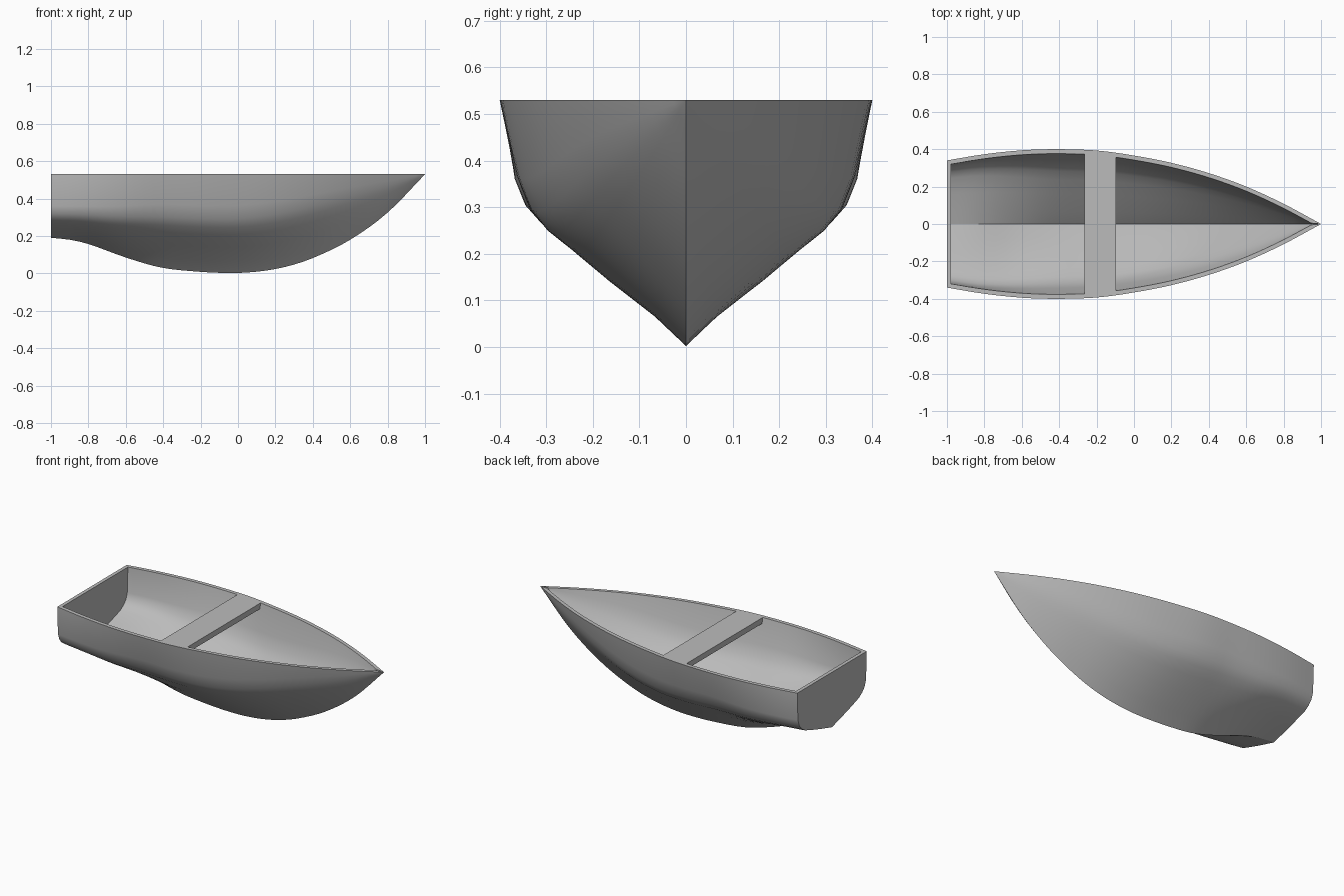
import bpy, bmesh

cube = bpy.data.objects.get("Cube")
if cube:
    bpy.data.objects.remove(cube)

TOP, WALL, STATIONS = 0.53, 0.024, 40

# Plan half-width and keel height along the length
BEAM = [(-1, .34), (-.8, .373), (-.6, .394), (-.42, .4), (-.2, .393), (0, .366),
        (.2, .327), (.4, .272), (.6, .2), (.8, .108), (1, 0)]
KEEL = [(-1, .19), (-.9, .18), (-.8, .157), (-.6, .085), (-.42, .033), (-.25, .012), (-.05, .002),
        (.1, .009), (.25, .034), (.4, .082), (.6, .18), (.8, .325), (1, TOP)]

# Half sections from keel to rim, as fractions of half-width and depth
STERN = [(0, 0), (.25, .07), (.5, .145), (.77, .235), (.87, .3), (.94, .38), (.98, .5), (1, 1)]
MID = [(0, 0), (.175, .118), (.425, .26), (.625, .385), (.75, .46), (.84, .545), (.91, .68), (1, 1)]
BOW = [(0, 0), (.2, .15), (.42, .33), (.6, .48), (.72, .59), (.82, .7), (.91, .83), (1, 1)]


def smooth_curve(points, x):
    """Cubic interpolation through the control points."""
    def slope(i):
        a, b = points[max(i - 1, 0)], points[min(i + 1, len(points) - 1)]
        return (b[1] - a[1]) / (b[0] - a[0])
    i = max(k for k in range(len(points) - 1) if k == 0 or points[k][0] <= x)
    (x0, y0), (x1, y1) = points[i], points[i + 1]
    h = x1 - x0
    t = (x - x0) / h
    u = 1 - t
    return (y0 * (1 + 2 * t) * u * u + y1 * t * t * (3 - 2 * t)
            + h * t * u * (slope(i) * u - slope(i + 1) * t))


def ease(x, start, end):
    t = min(max((x - start) / (end - start), 0), 1)
    return t * t * (3 - 2 * t)


def half_width(x, inset=0):
    return max(smooth_curve(BEAM, x) - inset, 0)


def section(x, inset):
    """Full cross-section from the right rim round the keel to the left rim."""
    w = half_width(x, inset)
    k = min(smooth_curve(KEEL, x) + inset * 1.2, TOP)
    s, b = ease(x, -1, -.35), ease(x, -.1, .9)
    half = []
    for st, mi, bo in zip(STERN, MID, BOW):
        fy, fz = [(st[i] + (mi[i] - st[i]) * s) * (1 - b) + bo[i] * b for i in (0, 1)]
        half.append((x, w * fy, k + (TOP - k) * fz))
    return [(px, -py, pz) for px, py, pz in reversed(half[1:])] + half


def make_object(name, bm, material):
    bmesh.ops.remove_doubles(bm, verts=bm.verts, dist=0.0002)
    bmesh.ops.recalc_face_normals(bm, faces=bm.faces)
    mesh = bpy.data.meshes.new(name)
    bm.to_mesh(mesh)
    bm.free()
    mesh.materials.append(material)
    obj = bpy.data.objects.new(name, mesh)
    bpy.context.collection.objects.link(obj)
    bpy.ops.object.select_all(action='DESELECT')
    obj.select_set(True)
    bpy.context.view_layer.objects.active = obj
    bpy.ops.object.shade_smooth_by_angle(angle=0.45)
    return obj


def skin(bm, rows):
    for a, b in zip(rows, rows[1:]):
        for i in range(len(a) - 1):
            bm.faces.new((a[i], a[i + 1], b[i + 1], b[i]))


grey = bpy.data.materials.new("boat_grey")
grey.use_nodes = True
grey.diffuse_color = (.5, .5, .5, 1)
grey.node_tree.nodes["Principled BSDF"].inputs["Base Color"].default_value = (.5, .5, .5, 1)

# Hull: outer and inner skins, each closed by a flat transom
bm = bmesh.new()
shells = []
for start, end, inset in ((-1, 1, 0), (-.978, .948, WALL)):
    rows = []
    for n in range(STATIONS + 1):
        x = start + (end - start) * n / STATIONS
        rows.append([bm.verts.new(p) for p in section(x, inset)])
    skin(bm, rows)
    bm.faces.new(rows[0])
    shells.append(rows)

# Flat rim joining the two skins along both sides and the transom
outer, inner = shells
for side in (0, -1):
    skin(bm, [[r[side] for r in outer], [r[side] for r in inner]])
bm.faces.new((outer[0][0], outer[0][-1], inner[0][-1], inner[0][0]))
make_object("hull", bm, grey)

# Bench: a thin plank flush with the rim, its ends following the sides
bm = bmesh.new()
edge = [-.265 + .17 * n / 6 for n in range(7)]
outline = [(x, half_width(x, WALL)) for x in edge]
outline += [(x, -y) for x, y in reversed(outline)]
plank = bm.faces.new([bm.verts.new((x, y, TOP)) for x, y in outline])
extruded = bmesh.ops.extrude_face_region(bm, geom=[plank], use_keep_orig=True)
for v in extruded["geom"]:
    if isinstance(v, bmesh.types.BMVert):
        v.co.z -= .035
make_object("bench_seat", bm, grey)
